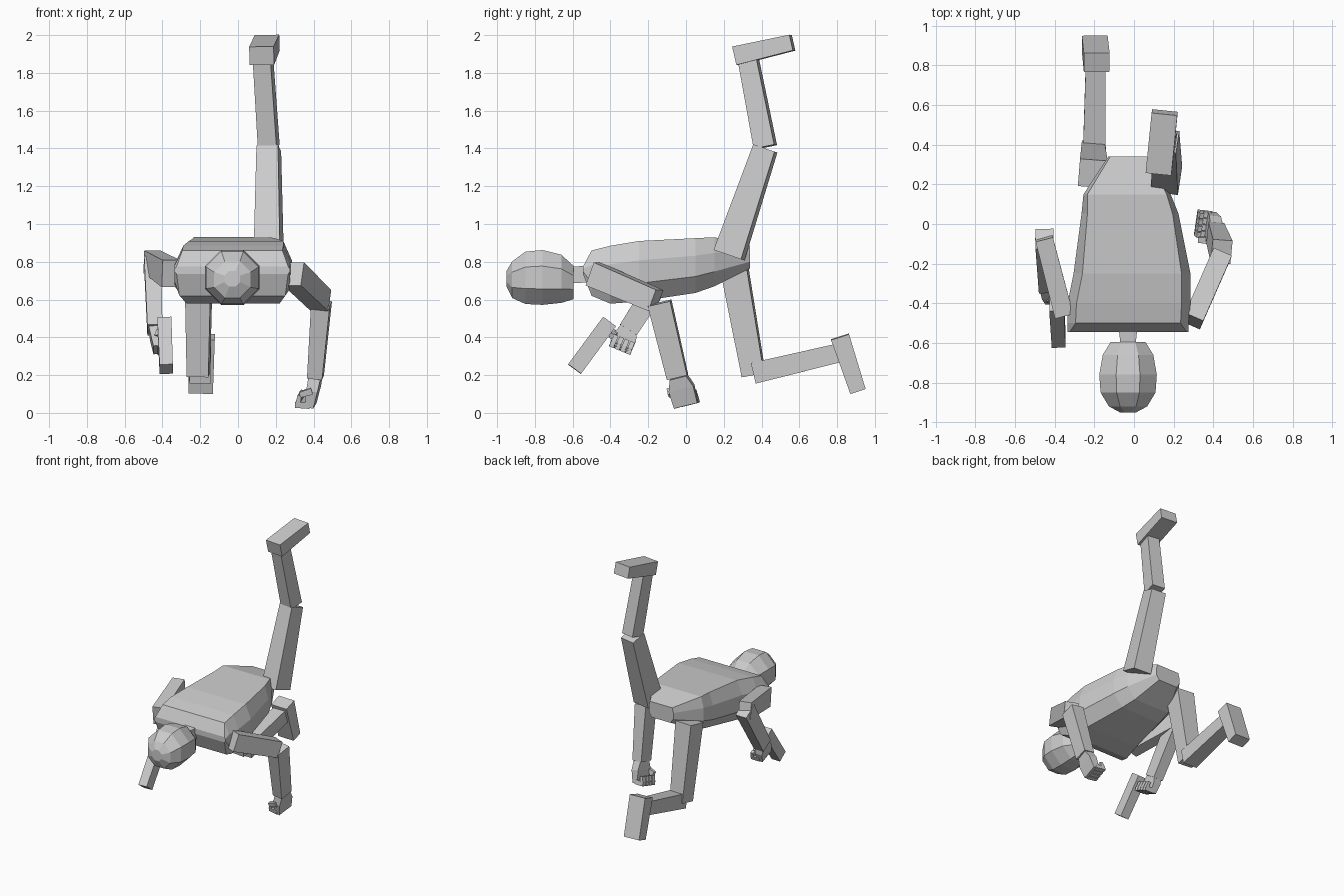
import bpy, bmesh, math
from mathutils import Vector

if "Cube" in bpy.data.objects:
    bpy.data.objects.remove(bpy.data.objects["Cube"])


def mesh_object(name, rings):
    # skin a list of point rings, capping both ends
    bm = bmesh.new()
    loops = [[bm.verts.new(p) for p in r] for r in rings]
    n = len(loops[0])
    for a, b in zip(loops, loops[1:]):
        for i in range(n):
            j = (i + 1) % n
            bm.faces.new((a[i], a[j], b[j], b[i]))
    bm.faces.new(loops[0])
    bm.faces.new(loops[-1])
    bmesh.ops.recalc_face_normals(bm, faces=bm.faces)
    me = bpy.data.meshes.new(name)
    bm.to_mesh(me)
    bm.free()
    ob = bpy.data.objects.new(name, me)
    bpy.context.collection.objects.link(ob)
    return ob


def block(name, p0, p1, size0, size1, side=(1, 0, 0)):
    # tapered box from p0 to p1; sizes are (width along side, thickness)
    p0, p1, side = Vector(p0), Vector(p1), Vector(side)
    d = (p1 - p0).normalized()
    u = (side - d * side.dot(d)).normalized()
    v = d.cross(u)
    corners = ((-1, -1), (1, -1), (1, 1), (-1, 1))
    return mesh_object(name, [[p + u * (w / 2 * a) + v * (t / 2 * b) for a, b in corners]
                              for p, (w, t) in ((p0, size0), (p1, size1))])


def fist(name, wrist, knuckle, spread, curl, width):
    # palm, four curled fingers and a thumb
    wrist, knuckle = Vector(wrist), Vector(knuckle)
    d = (knuckle - wrist).normalized()
    s = Vector(spread)
    s = (s - d * s.dot(d)).normalized()
    c = Vector(curl)
    c = (c - d * c.dot(d) - s * c.dot(s)).normalized()
    mid = wrist.lerp(knuckle, 0.4)
    block(name + "_wrist", wrist, mid, (0.09, 0.065), (width, 0.06), s)
    block(name + "_palm", mid, knuckle, (width, 0.06), (width * 0.95, 0.045), s)
    f = width / 4
    for i in range(4):
        k = knuckle + s * (f * (i - 1.5)) - d * 0.012
        tip = k + c * 0.075 + d * 0.012
        block(f"{name}_finger_{i}", k, tip, (f * .92, .034), (f * .85, .03), s)
        block(f"{name}_fingertip_{i}", tip - c * 0.012, tip - d * 0.055 - c * 0.015,
              (f * .85, .026), (f * .8, .022), s)
    t = mid - s * (width * 0.45)
    block(name + "_thumb", t, t + c * 0.06 + d * 0.03 - s * 0.01, (.035, .035), (.028, .028), s)


# torso: y, centre x, half widths (top, middle, bottom), z top, z bottom
sections = [
    (-.545, -.03, .295, .305, .295, .775, .735),
    (-.50, -.03, .265, .305, .28, .86, .62),
    (-.40, -.025, .265, .31, .245, .885, .578),
    (-.25, -.01, .25, .295, .22, .91, .59),
    (.05, -.02, .215, .245, .17, .925, .635),
    (.15, -.035, .20, .22, .15, .93, .67),
    (.34, -.025, .095, .105, .08, .885, .765),
]
rings = []
for y, cx, wt, wm, wb, zt, zb in sections:
    a, b = zb + (zt - zb) * .3, zb + (zt - zb) * .68
    rings.append([(cx + x, y, z) for x, z in ((-wb, zb), (wb, zb), (wm, a), (wm, b),
                                              (wt, zt), (-wt, zt), (-wm, b), (-wm, a))])
mesh_object("torso", rings)

# head: y, radius, centre z
head = [(-.95, .045, .71), (-.92, .105, .705), (-.85, .15, .715), (-.76, .157, .717),
        (-.66, .138, .71), (-.595, .095, .69)]
mesh_object("head", [[(-.03 + r * math.cos(math.pi * (i + .5) / 4), y,
                       z + r * math.sin(math.pi * (i + .5) / 4)) for i in range(8)]
                     for y, r, z in head])
block("neck", (-.03, -.61, .73), (-.03, -.52, .735), (.075, .085), (.095, .09))

# raised leg
turn = (1, -.15, 0)
block("raised_thigh", (.163, .228, .835), (.163, .42, 1.40), (.14, .155), (.115, .12), turn)
block("raised_shin", (.163, .42, 1.408), (.133, .332, 1.86), (.10, .112), (.095, .10), turn)
block("raised_foot", (.125, .262, 1.89), (.155, .563, 1.96), (.13, .10), (.13, .085), turn)

# kneeling leg
turn = (1, -.08, 0)
block("kneeling_thigh", (-.208, .255, .77), (-.21, .358, .20), (.14, .14), (.115, .12), turn)
block("kneeling_shin", (-.20, .357, .21), (-.193, .82, .32), (.115, .112), (.10, .10))
block("kneeling_foot", (-.188, .815, .403), (-.198, .91, .115), (.13, .10), (.13, .085))

# supporting arm
block("support_upper_arm", (.295, -.49, .735), (.44, -.16, .595), (.10, .13), (.10, .12), (1, -.4, 0))
block("support_forearm", (.442, -.14, .582), (.41, -.045, .19), (.10, .122), (.08, .11), (1, -.1, 0))
fist("support_hand", (.41, -.04, .19), (.385, .0, .042), (.1, 1, 0), (-1, .05, 0), .135)

# bent arm
block("bent_upper_arm", (-.355, -.455, .737), (-.455, -.07, .80), (.095, .145), (.09, .12), (1, .25, 0))
block("bent_forearm", (-.452, -.075, .80), (-.44, -.305, .44), (.09, .12), (.08, .105))
fist("bent_hand", (-.44, -.305, .445), (-.425, -.35, .335), (0, .85, -.35), (1, -.1, 0), .125)

# block held in the bent hand
block("held_block", (-.39, -.405, .483), (-.38, -.59, .232), (.075, .085), (.07, .085), (1, 0, 0))
